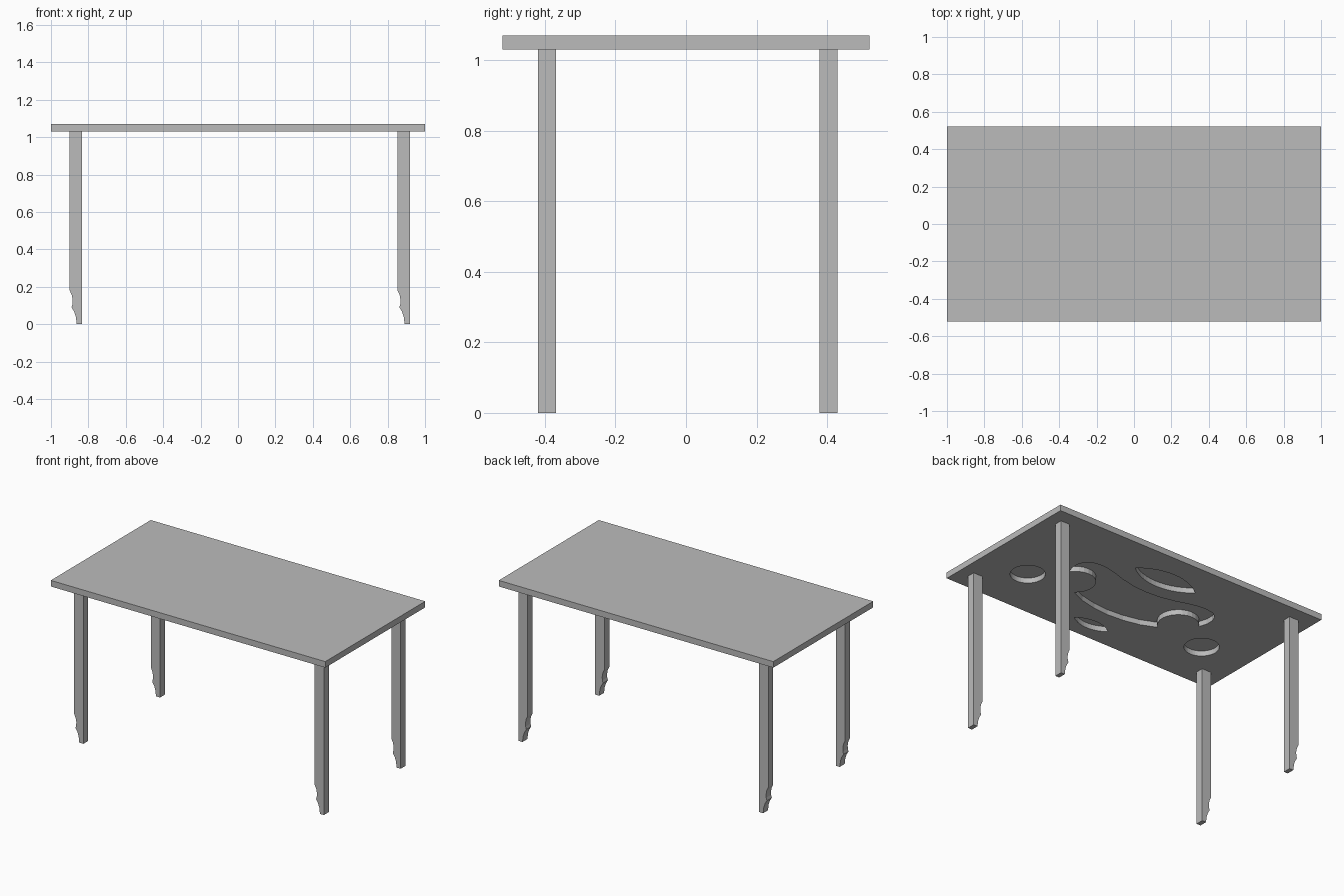
import bpy, bmesh, math
from mathutils import Vector

cube = bpy.data.objects.get("Cube")
if cube:
    bpy.data.objects.remove(cube, do_unlink=True)

TOP, UNDER = 1.07, 1.03
POCKET_DEPTH = 0.034

grey = bpy.data.materials.new("plain_grey")
grey.use_nodes = True
grey.diffuse_color = (0.5, 0.5, 0.5, 1)
bsdf = next(n for n in grey.node_tree.nodes if n.type == 'BSDF_PRINCIPLED')
bsdf.inputs["Base Color"].default_value = (0.5, 0.5, 0.5, 1)


def prism(name, outline, offset):
    """Extrude a closed outline of 3D points along an offset."""
    bm = bmesh.new()
    face = bm.faces.new([bm.verts.new(p) for p in outline])
    ext = bmesh.ops.extrude_face_region(bm, geom=[face])
    moved = [v for v in ext["geom"] if isinstance(v, bmesh.types.BMVert)]
    bmesh.ops.translate(bm, verts=moved, vec=offset)
    bmesh.ops.recalc_face_normals(bm, faces=bm.faces)
    mesh = bpy.data.meshes.new(name)
    bm.to_mesh(mesh)
    bm.free()
    mesh.materials.append(grey)
    obj = bpy.data.objects.new(name, mesh)
    bpy.context.collection.objects.link(obj)
    return obj


def arc(a, b, sag, steps=14):
    """Arc from a up to (not including) b, bulging to the right by sag."""
    a, b = Vector(a), Vector(b)
    half = (b - a) / 2
    side = Vector((half.y, -half.x)).normalized()
    radius = (half.length ** 2 + sag ** 2) / (2 * sag)
    centre = (a + b) / 2 + side * (sag - radius)
    sweep = 4 * math.atan(sag / half.length)
    start = a - centre
    pts = []
    for i in range(steps):
        t = sweep * i / steps
        c, s = math.cos(t), math.sin(t)
        pts.append((centre.x + start.x * c - start.y * s,
                    centre.y + start.x * s + start.y * c))
    return pts


def circle(x, y, r, steps=40):
    return [(x + r * math.cos(2 * math.pi * i / steps),
             y + r * math.sin(2 * math.pi * i / steps)) for i in range(steps)]


def lens(half_width, y, sag):
    l, r = (-half_width, y), (half_width, y)
    return arc(l, r, sag) + arc(r, l, sag)


# Winged centre pocket: right half from the bottom middle to the top middle
bite = arc((0.5, 0), (0.32, -0.165), 0.145)[1:]
half = [(0.11, -0.232), (0.22, -0.208), (0.32, -0.165)] + bite[::-1]
half += [(0.5, 0), (0.516, 0.05), (0.516, 0.1), (0.5, 0.142), (0.465, 0.17),
         (0.41, 0.181), (0.35, 0.178), (0.28, 0.162), (0.2, 0.136), (0.1, 0.114)]
wings = [(0, -0.24)] + half + [(0, 0.107)] + [(-x, y) for x, y in reversed(half)]

# Table top with pockets cut in its underside
table_top = prism("table_top", [(-1, -0.52, UNDER), (1, -0.52, UNDER),
                                (1, 0.52, UNDER), (-1, 0.52, UNDER)],
                  (0, 0, TOP - UNDER))
pockets = [wings, lens(0.23, 0.285, 0.085), lens(0.13, -0.391, 0.045),
           circle(0.667, -0.177, 0.104), circle(-0.667, -0.177, 0.104)]
for outline in pockets:
    base = UNDER - 0.05
    cutter = prism("pocket_cutter", [(x, y, base) for x, y in outline],
                   (0, 0, 0.05 + POCKET_DEPTH))
    cutter.hide_render = True
    mod = table_top.modifiers.new("pocket", 'BOOLEAN')
    mod.operation = 'DIFFERENCE'
    mod.solver = 'EXACT'
    mod.object = cutter
    bpy.context.view_layer.objects.active = table_top
    bpy.ops.object.modifier_apply(modifier=mod.name)
    bpy.data.objects.remove(cutter, do_unlink=True)

# Legs: one scalloped profile, the same way round at all four corners
profile = [(0.067, UNDER), (0, UNDER), (0, 0.18), (0.011, 0.157), (0.016, 0.13),
           (0.015, 0.108), (0.01, 0.09), (0.024, 0.067), (0.033, 0.04),
           (0.038, 0.0), (0.067, 0.0)]
for side, x0 in (("right", -0.9), ("left", 0.853)):
    for end, y0 in (("front", -0.42), ("back", 0.378)):
        prism(f"{end}_{side}_leg", [(x0 + x, y0, z) for x, z in profile],
              (0, 0.051, 0))
